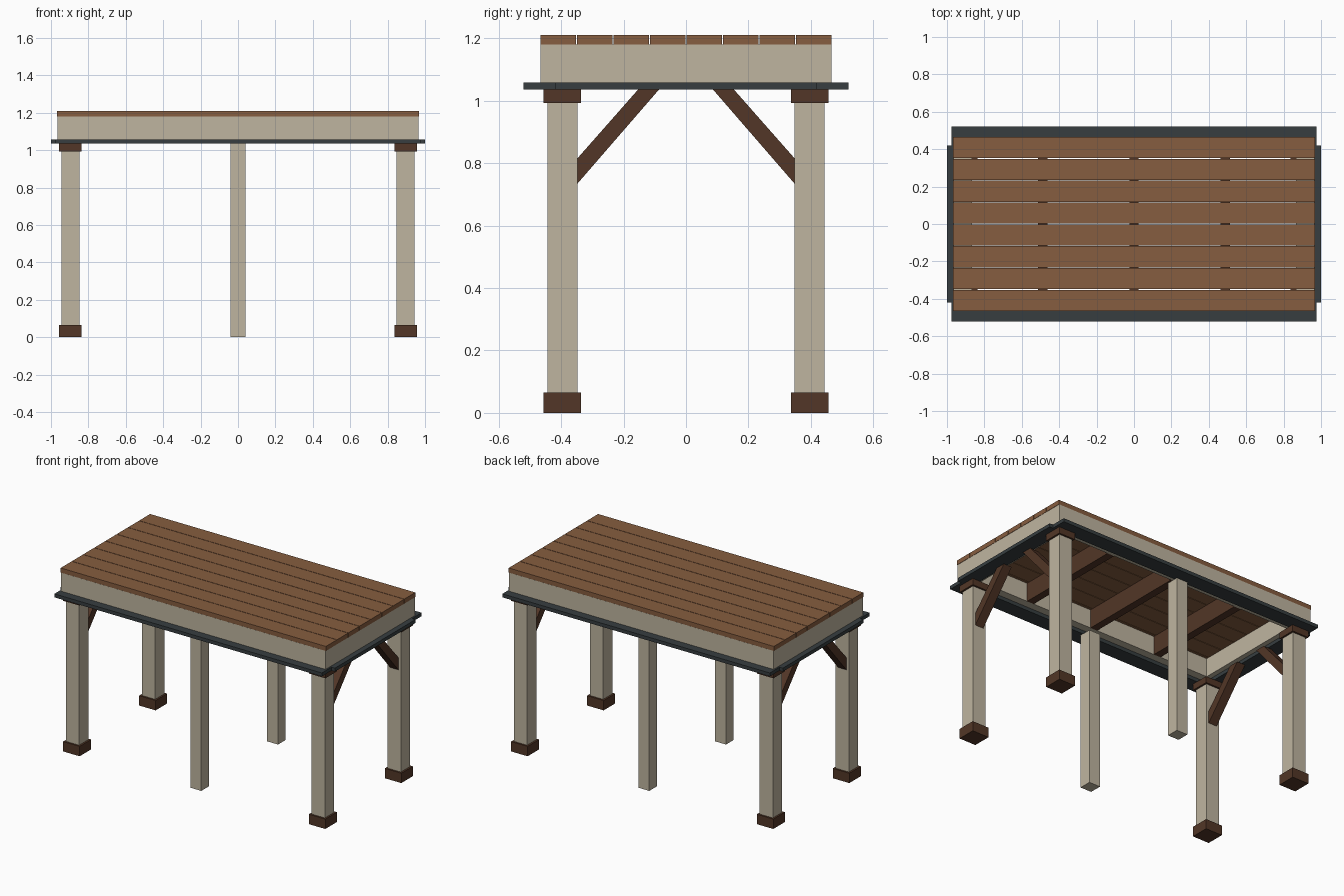
import bpy

if "Cube" in bpy.data.objects:
    bpy.data.objects.remove(bpy.data.objects["Cube"])


def material(name, rgb):
    m = bpy.data.materials.new(name)
    m.diffuse_color = (*rgb, 1)
    m.use_nodes = True
    m.node_tree.nodes["Principled BSDF"].inputs["Base Color"].default_value = m.diffuse_color
    return m


CREAM = material("cream_paint", (0.52, 0.46, 0.35))
PLANK = material("plank_wood", (0.24, 0.11, 0.05))
DARK = material("dark_wood", (0.085, 0.037, 0.02))
SLATE = material("slate_trim", (0.038, 0.048, 0.051))


def make(name, verts, faces, mat):
    me = bpy.data.meshes.new(name)
    me.from_pydata(verts, [], faces)
    me.materials.append(mat)
    ob = bpy.data.objects.new(name, me)
    bpy.context.collection.objects.link(ob)
    return ob


def prism(name, profile, x0, x1, mat):
    """Extrude a counter-clockwise (y, z) profile from x0 to x1."""
    n = len(profile)
    verts = [(x, y, z) for x in (x0, x1) for y, z in profile]
    faces = [tuple(reversed(range(n))), tuple(range(n, 2 * n))]
    faces += [(i, (i + 1) % n, n + (i + 1) % n, n + i) for i in range(n)]
    return make(name, verts, faces, mat)


def box(name, x, y, z, mat):
    return prism(name, [(y[0], z[0]), (y[1], z[0]), (y[1], z[1]), (y[0], z[1])],
                 x[0], x[1], mat)


def span(c, size):
    return (c - size / 2, c + size / 2)


PX, PY = 0.896, 0.396
Z_CAP, Z_TRIM, Z_BEAM, Z_TOP = 1.035, 1.058, 1.18, 1.21

for sy, fb in ((-1, "front"), (1, "back")):
    for sx, lr in ((-1, "left"), (1, "right")):
        tag = f"{fb}_{lr}"
        cx, cy = sx * PX, sy * PY
        # corner post with foot and cap
        box(f"{tag}_foot", span(cx, 0.12), span(cy, 0.12), (0, 0.065), DARK)
        box(f"{tag}_post", span(cx, 0.096), span(cy, 0.096), (0.065, 0.993), CREAM)
        box(f"{tag}_cap", span(cx, 0.12), span(cy, 0.12), (0.993, Z_CAP), DARK)
        # diagonal brace from post to trim
        prof = [(0.348, 0.734), (0.348, 0.815), (0.154, Z_CAP), (0.087, Z_CAP)]
        prof = [(sy * y, z) for y, z in prof]
        if sy < 0:
            prof.reverse()
        prism(f"{tag}_brace", prof, cx - 0.03, cx + 0.03, DARK)
    # middle post, long trim strip, long beam
    box(f"{fb}_middle_post", span(0, 0.08), span(sy * 0.4, 0.08), (0, Z_CAP), CREAM)
    box(f"{fb}_trim", (-0.975, 0.975), span(sy * 0.47, 0.1), (Z_CAP, Z_TRIM), SLATE)
    box(f"{fb}_beam", (-0.867, 0.867), span(sy * 0.417, 0.098), (Z_TRIM, Z_BEAM), CREAM)

# end trim strips and end beams
for sx, lr in ((-1, "left"), (1, "right")):
    box(f"{lr}_trim", span(sx * 0.95, 0.1), (-0.42, 0.42), (Z_CAP, Z_TRIM), SLATE)
    box(f"{lr}_beam", span(sx * 0.916, 0.098), (-0.466, 0.466), (Z_TRIM, Z_BEAM), CREAM)

# joists between the long beams
for i in range(3):
    box(f"joist_{i + 1}", span((i - 1) * 0.487, 0.05), (-0.368, 0.368),
        (Z_TRIM, Z_BEAM), DARK)

# deck planks
for i in range(8):
    box(f"plank_{i + 1}", (-0.967, 0.967), span((i - 3.5) * 0.1168, 0.1135),
        (Z_BEAM, Z_TOP), PLANK)
